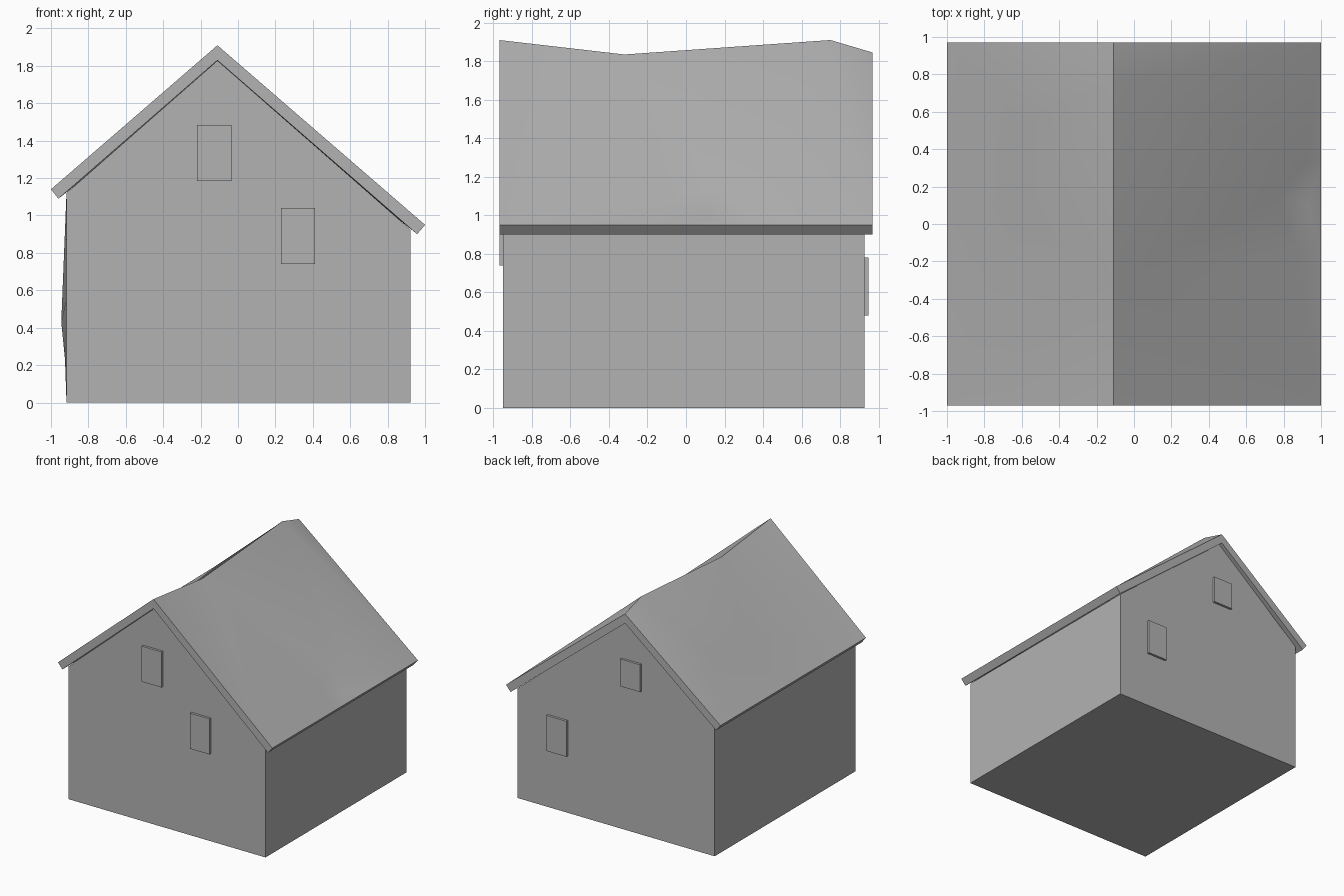
import bpy, bmesh
from mathutils import Vector
from mathutils.geometry import delaunay_2d_cdt

if "Cube" in bpy.data.objects:
    bpy.data.objects.remove(bpy.data.objects["Cube"])

GREY = bpy.data.materials.new("grey")
GREY.diffuse_color = (0.45, 0.45, 0.45, 1)
GREY.use_nodes = True
GREY.node_tree.nodes["Principled BSDF"].inputs["Base Color"].default_value = GREY.diffuse_color


def finish(name, bm):
    bmesh.ops.remove_doubles(bm, verts=bm.verts, dist=1e-4)
    bmesh.ops.recalc_face_normals(bm, faces=bm.faces)
    me = bpy.data.meshes.new(name)
    bm.to_mesh(me)
    bm.free()
    me.materials.append(GREY)
    ob = bpy.data.objects.new(name, me)
    bpy.context.collection.objects.link(ob)
    return ob


def lerp(a, b, t):
    return a + (b - a) * t


def dented_sheet(bm, pts, creases, place):
    """Triangulate (u, v, offset) points; place() maps each one to 3D."""
    flat = [Vector(p[:2]) for p in pts]
    co, _, faces, orig, _, _ = delaunay_2d_cdt(flat, creases, [], 0, 1e-5)
    vs = [bm.verts.new(place(c.x, c.y, pts[o[0]][2] if o else 0))
          for c, o in zip(co, orig)]
    for f in faces:
        bm.faces.new([vs[i] for i in f])


# Sagging ridge line: (y, z)
RIDGE = [(-0.97, 1.91), (-0.32, 1.835), (0.75, 1.91), (0.97, 1.845)]
RX = -0.11


def ridge_z(y):
    for (y0, z0), (y1, z1) in zip(RIDGE, RIDGE[1:]):
        if y <= y1:
            return lerp(z0, z1, (y - y0) / (y1 - y0))
    return RIDGE[-1][1]


def roof_point(x, y, drop):
    ex, ez = (-1.0, 1.14) if x < RX else (1.0, 0.95)
    return x, y, lerp(ridge_z(y), ez, (x - RX) / (ex - RX)) - drop


# Roof: edges and underside lofted along y
bm = bmesh.new()
rings = []
for y, z in RIDGE:
    pts = [(-1, 1.14), (RX, z), (1, 0.95),
           (0.958, 0.90), (RX, z - 0.08), (-0.96, 1.09)]
    rings.append([bm.verts.new((x, y, h)) for x, h in pts])
for a, b in zip(rings, rings[1:]):
    for i in range(2, 6):
        j = (i + 1) % 6
        bm.faces.new((a[i], a[j], b[j], b[i]))
bm.faces.new(rings[0])
bm.faces.new(rings[-1])

# Roof top: two dented slopes
ridge = [(RX, y, 0) for y, _ in RIDGE]
left = ridge + [(-1, 0.97, 0), (-1, 0.18, 0), (-1, -0.97, 0),
                (-0.6, 0.02, 0.035), (-0.6, 0.55, 0.005)]
dented_sheet(bm, left, [(1, 7), (7, 5), (7, 8)], roof_point)
right = ridge + [(1, 0.97, 0), (1, 0.33, 0), (1, -0.12, 0), (1, -0.97, 0),
                 (0.76, 0.15, 0), (0.86, -0.12, 0), (0.93, 0.33, 0),
                 (0.93, 0.1, 0.035)]
dented_sheet(bm, right, [(5, 10), (10, 8), (8, 9), (9, 6), (1, 8)], roof_point)
roof = finish("roof", bm)

# Walls: two gables, floor, flat right side
bm = bmesh.new()
gables = []
for y in (-0.95, 0.928):
    pts = [(-0.917, 0), (0.922, 0), (0.922, 0.925),
           (RX, ridge_z(y) - 0.08), (-0.917, 1.12)]
    gables.append([bm.verts.new((x, y, z)) for x, z in pts])
f, b = gables
bm.faces.new(f)
bm.faces.new(b)
for i in (0, 1):
    bm.faces.new((f[i], f[i + 1], b[i + 1], b[i]))

# Left wall with a creased bulge
side = [(-0.95, 0, 0), (0.928, 0, 0), (0.928, 1.12, 0), (-0.95, 1.12, 0),
        (0.58, 0.43, 0.028), (0.3, 0.54, 0.003), (0.77, 0.23, 0.008)]
dented_sheet(bm, side, [(4, 5), (4, 6)], lambda y, z, d: (-0.917 - d, y, z))
walls = finish("walls", bm)


# Window panels on both gables
def panel(name, x0, x1, z0, z1, y0, y1):
    bm = bmesh.new()
    bmesh.ops.create_cube(bm, size=1)
    for v in bm.verts:
        v.co = (lerp(x0, x1, v.co.x + 0.5), lerp(y0, y1, v.co.y + 0.5),
                lerp(z0, z1, v.co.z + 0.5))
    finish(name, bm)


panel("front_window_upper", -0.22, -0.035, 1.185, 1.485, -0.97, -0.94)
panel("front_window_lower", 0.23, 0.413, 0.74, 1.04, -0.97, -0.94)
panel("back_window_upper", -0.235, -0.05, 1.21, 1.44, 0.915, 0.948)
panel("back_window_lower", 0.453, 0.638, 0.48, 0.78, 0.915, 0.948)

# Soft shading on the dented roof and bulged wall
for ob in (roof, walls):
    bpy.ops.object.select_all(action='DESELECT')
    ob.select_set(True)
    bpy.context.view_layer.objects.active = ob
    bpy.ops.object.shade_smooth_by_angle(angle=0.52)
